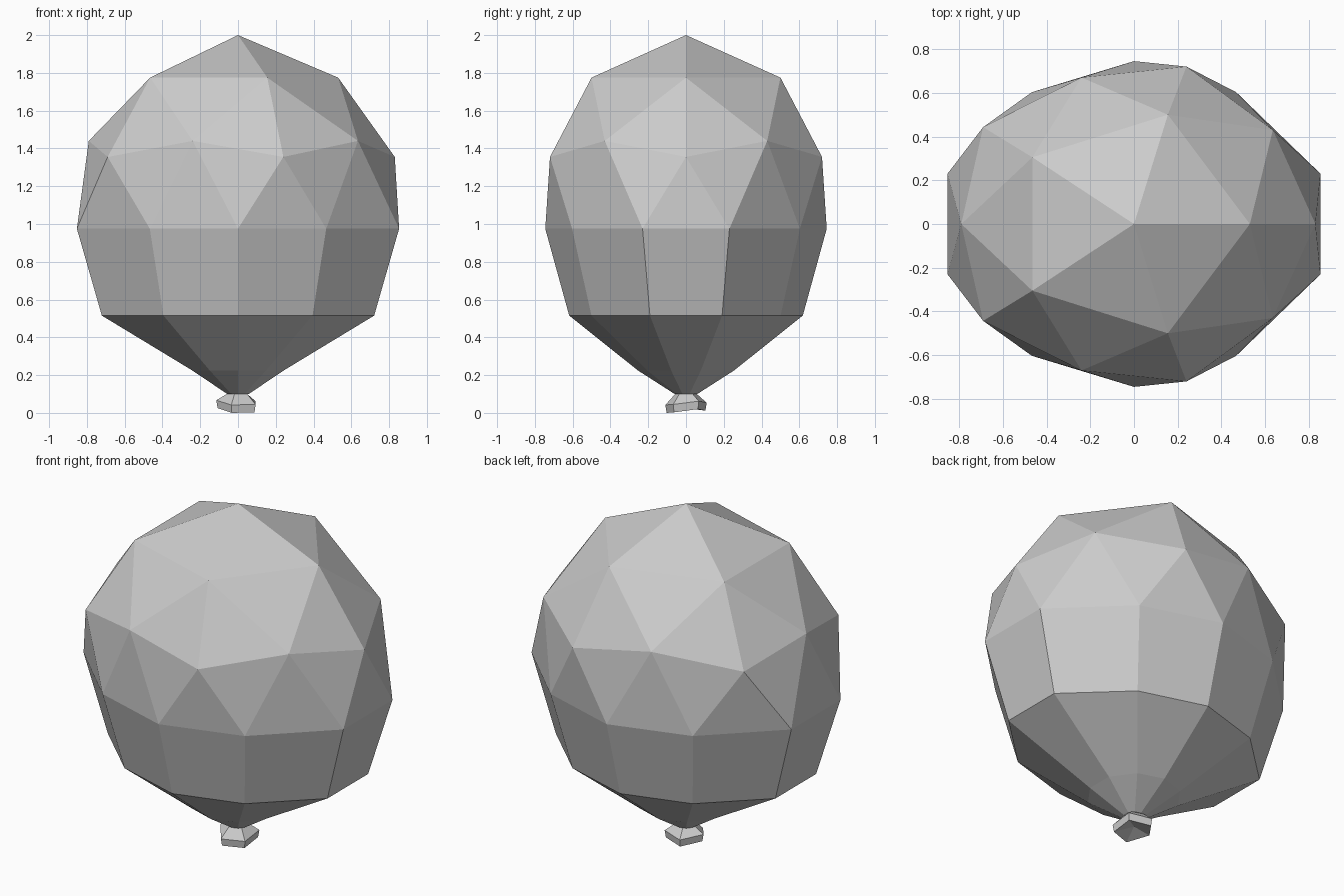
import bpy
import bmesh
from math import cos, sin, radians

cube = bpy.data.objects.get("Cube")
if cube:
    bpy.data.objects.remove(cube, do_unlink=True)

grey = bpy.data.materials.new("light grey")
grey.diffuse_color = (0.6, 0.6, 0.6, 1)
grey.use_nodes = True
grey.node_tree.nodes["Principled BSDF"].inputs["Base Color"].default_value = (0.6, 0.6, 0.6, 1)


def mirrored(half):
    """Complete a loop, given counter-clockwise from +x to -x, across y = 0."""
    return half + [(x, -y) for x, y in reversed(half) if y > 0]


def add_ring(bm, points, z):
    return [bm.verts.new((x, y, z)) for x, y in points]


def circle(radius, sides, start=0):
    angles = [radians(start + i * 360 / sides) for i in range(sides)]
    return [(radius * cos(a), radius * sin(a)) for a in angles]


def bridge(bm, upper, lower):
    for i in range(len(upper)):
        bm.faces.new((upper[i - 1], lower[i - 1], lower[i], upper[i]))


def fan(bm, tip, ring):
    for i in range(len(ring)):
        bm.faces.new((tip, ring[i - 1], ring[i]))


def finish(bm, name):
    bmesh.ops.recalc_face_normals(bm, faces=bm.faces)
    mesh = bpy.data.meshes.new(name)
    bm.to_mesh(mesh)
    bm.free()
    mesh.materials.append(grey)
    obj = bpy.data.objects.new(name, mesh)
    bpy.context.collection.objects.link(obj)
    return obj


# Balloon: triangulated dome
bm = bmesh.new()
top = bm.verts.new((0, 0, 2))
crown = add_ring(bm, mirrored([(0.53, 0), (0.155, 0.5), (-0.465, 0.305)]), 1.775)
middle = add_ring(bm, mirrored([(0.635, 0.43), (-0.24, 0.67), (-0.79, 0)]), 1.44)
shoulder = add_ring(bm, mirrored([(0.83, 0), (0.24, 0.72), (-0.69, 0.443)]), 1.355)
girth = mirrored([(0.853, 0.23), (0.467, 0.603), (0, 0.745), (-0.467, 0.603), (-0.853, 0.23)])
waist = add_ring(bm, girth, 0.975)

fan(bm, top, crown)
for i in range(5):
    j = (i + 1) % 5
    m, left, right = middle[i], waist[2 * i], waist[2 * i + 1]
    for face in ((crown[i], m, crown[j]), (crown[i], shoulder[i], m),
                 (crown[j], m, shoulder[j]), (shoulder[i], left, m),
                 (m, left, right), (m, right, shoulder[j]),
                 (shoulder[i], waist[2 * i - 1], left)):
        bm.faces.new(face)

# Balloon: tapering panels down to the neck
belly = add_ring(bm, [(x * 0.845, y * 0.83) for x, y in girth], 0.515)
taper = add_ring(bm, circle(0.255, 10, 18), 0.225)
neck = add_ring(bm, circle(0.06, 10, 18), 0.1)
for upper, lower in ((waist, belly), (belly, taper), (taper, neck)):
    bridge(bm, upper, lower)
bm.faces.new(neck)
finish(bm, "balloon")

# Knot: slightly crooked five-sided flare with a hollow underside
bm = bmesh.new()
collar = add_ring(bm, circle(0.06, 5), 0.1)
rim_top = add_ring(bm, circle(0.115, 5, 36), 0)
rim_bottom = add_ring(bm, circle(0.108, 5, 36), 0)
for v, w, z in zip(rim_top, rim_bottom, (0.02, 0.012, 0.025, 0, 0.003)):
    v.co.z = z + 0.042
    w.co.z = z
for v, p in zip(collar, circle(0.06, 5, 36)):
    v.co.x, v.co.y = p
bridge(bm, collar, rim_top)
bridge(bm, rim_top, rim_bottom)
fan(bm, bm.verts.new((0, 0, 0.04)), rim_bottom)
bm.faces.new(collar)
finish(bm, "knot")
